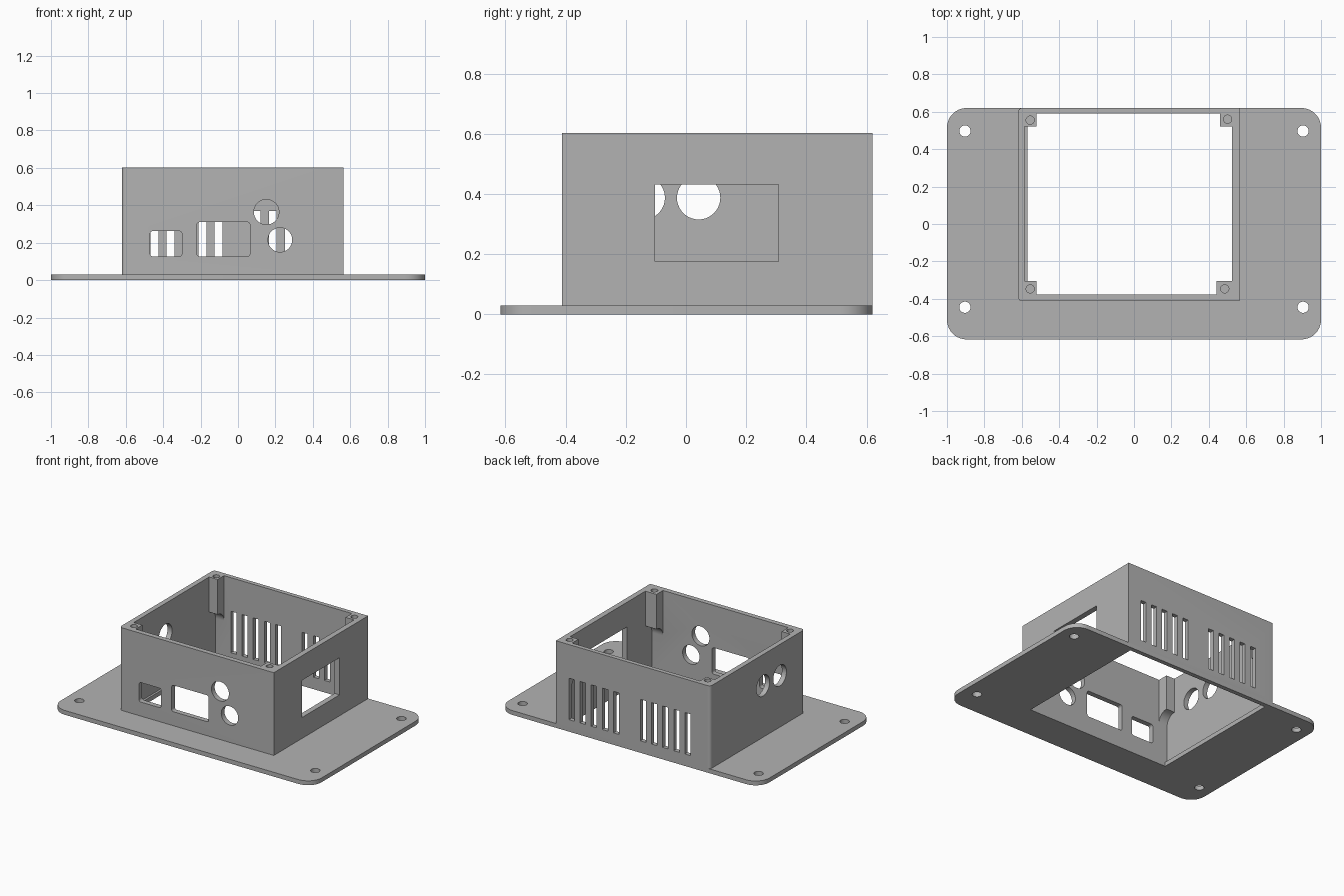
import bpy, bmesh
from math import sin, cos, pi

if "Cube" in bpy.data.objects:
    bpy.data.objects.remove(bpy.data.objects["Cube"], do_unlink=True)

grey = bpy.data.materials.new("plain grey")
grey.use_nodes = True
colour = (0.45, 0.45, 0.45, 1)
grey.diffuse_color = colour
grey.node_tree.nodes["Principled BSDF"].inputs["Base Color"].default_value = colour


def arc(cx, cy, r, start, end, n):
    return [(cx + r * cos(start + (end - start) * i / n),
             cy + r * sin(start + (end - start) * i / n)) for i in range(n + 1)]


def circle(cx, cy, r):
    return arc(cx, cy, r, 0, 2 * pi, 40)[:-1]


def rect(u0, u1, v0, v1, right=0, left=0):
    """Rectangle outline with separate corner radii on its two sides."""
    pts = []
    corners = [(u1, v1, -1, -1, right), (u0, v1, 1, -1, left),
               (u0, v0, 1, 1, left), (u1, v0, -1, 1, right)]
    for i, (u, v, su, sv, r) in enumerate(corners):
        if r:
            pts += arc(u + su * r, v + sv * r, r, i * pi / 2, (i + 1) * pi / 2, 10)
        else:
            pts.append((u, v))
    return pts


def prism(name, outline, axis, lo, hi):
    """Extrude a flat outline along one axis."""
    place = {"x": lambda u, v, t: (t, u, v),
             "y": lambda u, v, t: (u, t, v),
             "z": lambda u, v, t: (u, v, t)}[axis]
    bm = bmesh.new()
    a = [bm.verts.new(place(u, v, lo)) for u, v in outline]
    b = [bm.verts.new(place(u, v, hi)) for u, v in outline]
    bm.faces.new(a)
    bm.faces.new(b)
    for i in range(len(a)):
        j = (i + 1) % len(a)
        bm.faces.new((a[i], a[j], b[j], b[i]))
    bmesh.ops.recalc_face_normals(bm, faces=bm.faces)
    mesh = bpy.data.meshes.new(name)
    bm.to_mesh(mesh)
    bm.free()
    mesh.materials.append(grey)
    ob = bpy.data.objects.new(name, mesh)
    bpy.context.collection.objects.link(ob)
    return ob


def combine(ob, tool, operation="DIFFERENCE"):
    """Apply a boolean and discard the tool."""
    tool.hide_render = True
    mod = ob.modifiers.new("boolean", "BOOLEAN")
    mod.operation, mod.solver, mod.object = operation, "EXACT", tool
    bpy.context.view_layer.objects.active = ob
    bpy.ops.object.modifier_apply(modifier=mod.name)
    bpy.data.objects.remove(tool, do_unlink=True)


def cut(ob, outline, axis, lo, hi):
    combine(ob, prism("cutter", outline, axis, lo, hi))


# Mounting plate with a large opening and four screw holes
plate = prism("base_plate", rect(-1, 1, -0.617, 0.62, 0.105, 0.105), "z", 0, 0.03)
cut(plate, rect(-0.57, 0.525, -0.377, 0.59), "z", -0.1, 0.1)
for x in (-0.904, 0.904):
    for y in (-0.445, 0.497):
        cut(plate, circle(x, y, 0.03), "z", -0.1, 0.1)

# Open box walls
box = prism("enclosure_walls", rect(-0.62, 0.563, -0.412, 0.62, 0, 0.022), "z", 0.03, 0.603)
cut(box, rect(-0.585, 0.525, -0.377, 0.59), "z", -0.1, 0.8)

# Corner screw posts with a curved underside, each with a blind hole
posts = [(-0.595, -0.52, 1, 0.555, -0.555), (0.46, 0.535, 1, 0.56, 0.50),
         (-0.595, -0.52, -1, -0.347, -0.555), (0.44, 0.535, -1, -0.347, 0.485)]
for x0, x1, side, hole_y, hole_x in posts:
    wall, inner = (0.59, 0.52) if side > 0 else (-0.377, -0.305)
    r = abs(wall - inner)
    curve = [(inner + side * u, v) for u, v in arc(0, 0.29, r, pi / 2, 0, 10)]
    outline = [(wall + side * 0.01, 0.603), (inner, 0.603)] + curve
    outline.append((wall + side * 0.01, 0.29))
    combine(box, prism("post", outline, "x", x0, x1), "UNION")
for x0, x1, side, hole_y, hole_x in posts:
    cut(box, circle(hole_x, hole_y, 0.022), "z", 0.47, 0.7)

# Front connector openings
for outline in (rect(-0.47, -0.30, 0.127, 0.262, 0.015, 0.015),
                rect(-0.22, 0.064, 0.127, 0.31, 0.015, 0.015),
                circle(0.152, 0.364, 0.067), circle(0.225, 0.215, 0.065)):
    cut(box, outline, "y", -0.5, -0.34)

# Right side window and left side round openings
cut(box, rect(-0.103, 0.307, 0.175, 0.432), "x", 0.5, 0.6)
for y in (-0.142, 0.042):
    cut(box, circle(y, 0.387, 0.072), "x", -0.7, -0.55)

# Back ventilation slots in two groups
for start in (-0.447, 0.1):
    for i in range(5):
        x = start + i * 0.0855
        cut(box, rect(x - 0.021, x + 0.021, 0.083, 0.37), "y", 0.57, 0.7)

# Smooth the round parts, keep the edges sharp
for ob in (plate, box):
    bpy.ops.object.select_all(action="DESELECT")
    ob.select_set(True)
    bpy.context.view_layer.objects.active = ob
    bpy.ops.object.shade_smooth_by_angle(angle=0.5)
